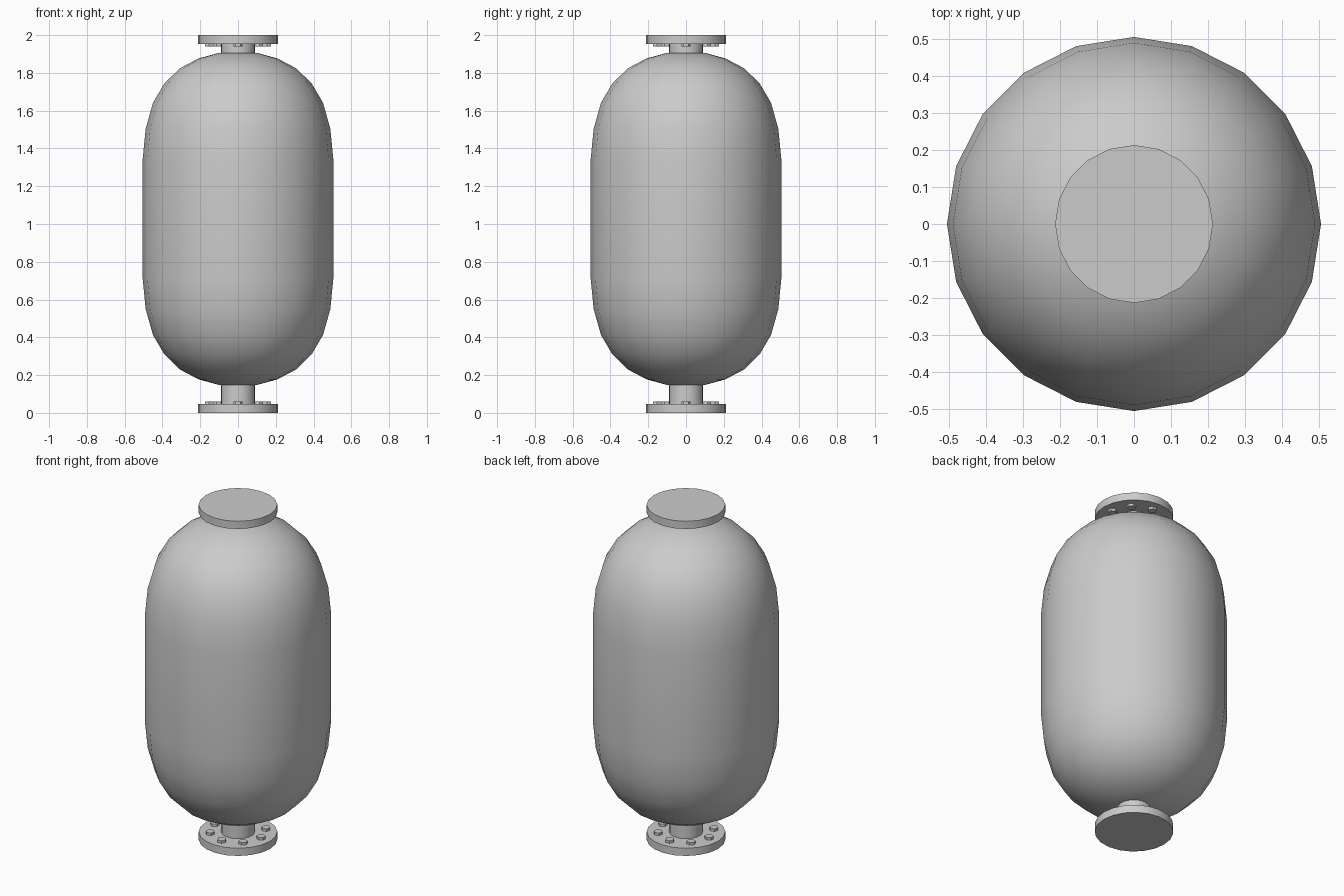
import bpy, bmesh, math
from mathutils import Matrix

if "Cube" in bpy.data.objects:
    bpy.data.objects.remove(bpy.data.objects["Cube"])

SIDES = 20
MID = 1.027  # mid height of the vessel body


def finish(name, bm, smooth=True):
    bmesh.ops.recalc_face_normals(bm, faces=bm.faces[:])
    me = bpy.data.meshes.new(name)
    bm.to_mesh(me)
    bm.free()
    ob = bpy.data.objects.new(name, me)
    bpy.context.collection.objects.link(ob)
    if smooth:
        bpy.ops.object.select_all(action='DESELECT')
        ob.select_set(True)
        bpy.context.view_layer.objects.active = ob
        bpy.ops.object.shade_smooth_by_angle(angle=math.radians(32))
    return ob


def lathe(name, profile, cap_start=False):
    """Revolve (radius, z) points around z."""
    bm = bmesh.new()
    rings = [[bm.verts.new((r * math.cos(2 * math.pi * i / SIDES),
                            r * math.sin(2 * math.pi * i / SIDES), z))
              for i in range(SIDES)] for r, z in profile]
    for a, b in zip(rings, rings[1:]):
        for i in range(SIDES):
            j = (i + 1) % SIDES
            bm.faces.new((a[i], a[j], b[j], b[i]))
    if cap_start:
        bm.faces.new(rings[0])
    return finish(name, bm)


# Vessel body: domed ends mirrored about the middle
dome = [(0.088, 0.148), (0.105, 0.149), (0.21, 0.178), (0.308, 0.23), (0.39, 0.31),
        (0.45, 0.412), (0.489, 0.55), (0.505, 0.715)]
lathe("tank_body", dome + [(r, 2 * MID - z) for r, z in reversed(dome)])

# Flanged nozzles with a ring of hex bolts on the inner face
for name, base, d, neck in (("bottom", 0.0, 1, 0.15), ("top", 2.0, -1, 0.097)):
    face = base + d * 0.046
    lathe(name + "_flange", [(0.213, base), (0.213, face), (0.091, face),
                             (0.091, base + d * neck)], cap_start=True)
    bm = bmesh.new()
    for k in range(8):
        a = k * math.pi / 4
        bmesh.ops.create_cone(
            bm, cap_ends=True, segments=6, radius1=0.025, radius2=0.025, depth=0.018,
            matrix=Matrix.Rotation(a, 4, 'Z') @ Matrix.Translation((0.153, 0, face + d * 0.006)))
    finish(name + "_bolts", bm, smooth=False)
